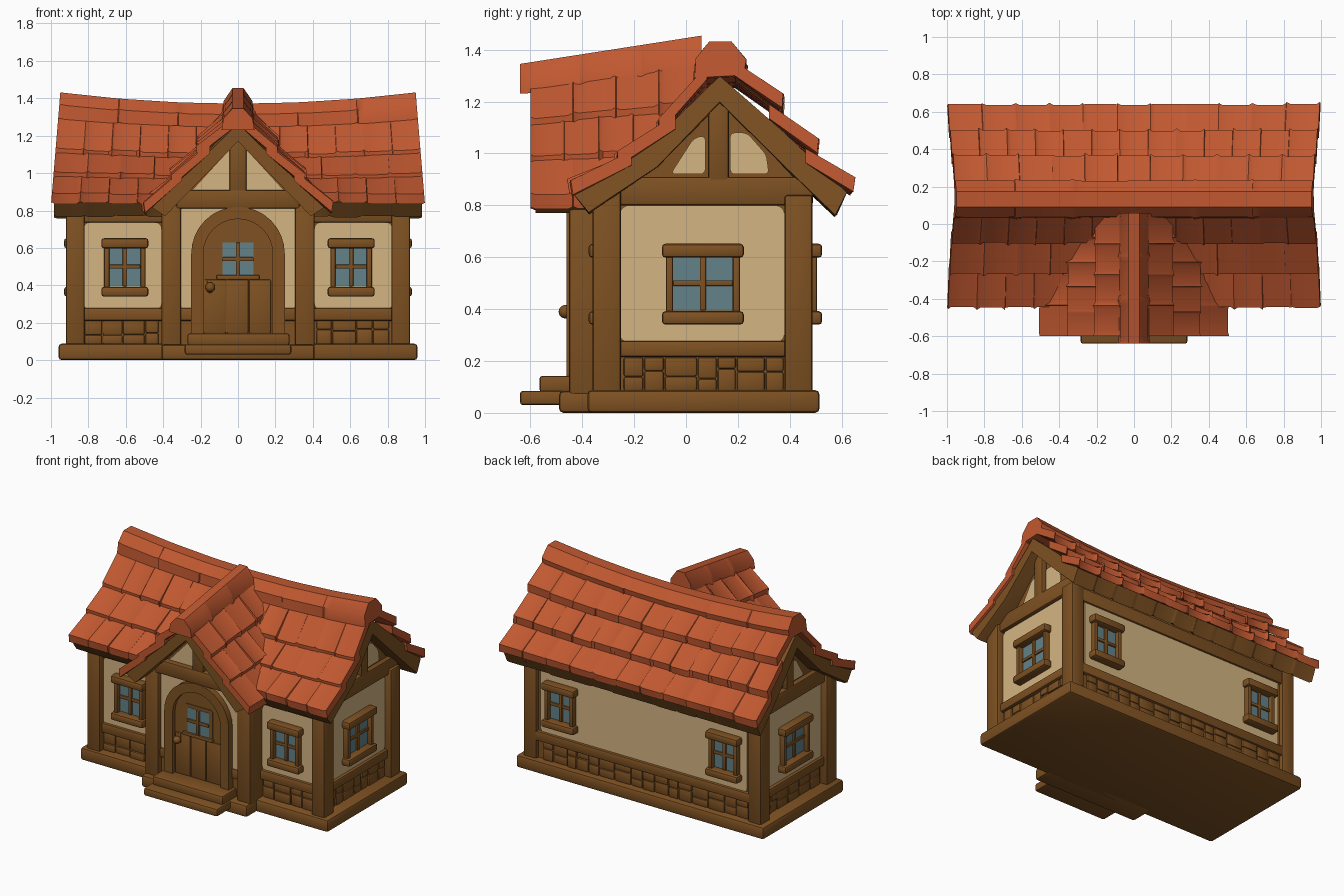
import bpy, bmesh, math, random

random.seed(4)
if "Cube" in bpy.data.objects:
    bpy.data.objects.remove(bpy.data.objects["Cube"], do_unlink=True)
parts = []


def material(name, r, g, b):
    m = bpy.data.materials.new(name)
    m.use_nodes = True
    m.diffuse_color = (r, g, b, 1)
    m.node_tree.nodes["Principled BSDF"].inputs["Base Color"].default_value = (r, g, b, 1)
    return m


wood = material("brown wood", 0.21, 0.083, 0.016)
tile = material("red tile", 0.53, 0.098, 0.03)
plaster = material("cream plaster", 0.66, 0.46, 0.225)
glass = material("blue glass", 0.125, 0.225, 0.25)


def finish(name, bm, mat):
    bmesh.ops.recalc_face_normals(bm, faces=bm.faces)
    me = bpy.data.meshes.new(name)
    bm.to_mesh(me)
    bm.free()
    me.materials.append(mat)
    ob = bpy.data.objects.new(name, me)
    bpy.context.collection.objects.link(ob)
    parts.append(ob)


# Placements: u runs across a wall, v up, w outwards
def world(u, v, w): return (u, w, v)
def front(u, v, w): return (u, -0.31 - w, v)
def porch(u, v, w): return (u, -0.41 - w, v)
def back(u, v, w): return (u, 0.46 + w, v)
def left(u, v, w): return (0.865 + w, u, v)
def right(u, v, w): return (-0.865 - w, u, v)
def lengthwise(u, v, w): return (w, u, v)


def prism(name, pts, w0, w1, place, mat, rounding=0, bevel=0):
    """Extruded outline, with rounded corners or softened edges."""
    bm = bmesh.new()
    a = [bm.verts.new((u, v, w0)) for u, v in pts]
    b = [bm.verts.new((u, v, w1)) for u, v in pts]
    bm.faces.new(a)
    bm.faces.new(b)
    for i in range(len(pts)):
        j = (i + 1) % len(pts)
        bm.faces.new((a[i], a[j], b[j], b[i]))
    if rounding:
        edges = [e for e in bm.edges if abs(e.verts[0].co.z - e.verts[1].co.z) > 1e-5]
        bmesh.ops.bevel(bm, geom=edges, offset=rounding, segments=4, profile=0.5, affect='EDGES')
    if bevel:
        bmesh.ops.bevel(bm, geom=bm.edges[:], offset=bevel, segments=2, profile=0.5, affect='EDGES')
    for v in bm.verts:
        v.co = place(*v.co)
    finish(name, bm, mat)


def box(name, u0, u1, v0, v1, w0, w1, place=world, mat=wood, rounding=0, bevel=0.012):
    prism(name, [(u0, v0), (u1, v0), (u1, v1), (u0, v1)], w0, w1, place, mat, rounding,
          0 if rounding else bevel)


def panel(name, u0, u1, v0, v1, place):
    box(name, u0, u1, v0, v1, 0, 0.008, place, plaster, rounding=0.035)


def sweep(name, pts, tiles, warp, mat, ragged=(), amount=0.012):
    """Section swept along a roof; the ragged points step from tile to tile."""
    bm = bmesh.new()
    rings = []
    for k in range(tiles):
        shift = random.uniform(-amount, amount) * 0.7
        lift = random.uniform(0, amount) * 0.7
        for f, scallop in ((0.0, -amount), (0.12, 0), (0.88, 0), (0.985, -amount)):
            t = -1 + 2 * (k + f) / (tiles - 0.015)
            ring = []
            for i, (d, z) in enumerate(pts):
                if i in ragged:
                    off = shift + scallop
                    d += math.copysign(off, d)
                    z += lift - 0.6 * off
                ring.append(bm.verts.new(warp(t, d, z)))
            rings.append(ring)
    n = len(pts)
    for r, s in zip(rings, rings[1:]):
        for i in range(n):
            j = (i + 1) % n
            bm.faces.new((r[i], r[j], s[j], s[i]))
    bm.faces.new(rings[0])
    bm.faces.new(rings[-1])
    finish(name, bm, mat)


def course(name, d0, z0, d1, z1, tiles, warp, thick=0.055):
    pts = [(d0, z0), (d1, z1), (d1 * 0.985, z1 - thick), (d0, z0 - thick)]
    sweep(name, pts, tiles, warp, tile, (1, 2))


def main_warp(t, d, z):
    h = min(max((z - 0.83) / 0.6, 0), 1)
    x, y = t * (1 - 0.05 * h), 0.13 + d
    if abs(x) < 0.36:
        y = max(y, -0.39)          # eave tucks in behind the porch gable
    return (x, y, z - 0.06 * h * (1 - t * t))


def inner_warp(t, d, z):
    return main_warp(t * 0.985, d, z)


def porch_warp(start):
    def warp(t, d, z):
        y = start + (t + 1) / 2 * (0.06 - start)
        h = min(max((z - 0.8) / 0.55, 0), 1)
        return (d, y, z + 0.11 * h * (y - start) / 0.7)
    return warp


# Foundation and steps
box("foundation", -0.96, 0.96, 0, 0.088, -0.38, 0.515, bevel=0.018)
box("porch_foundation", -0.41, 0.41, 0, 0.085, -0.49, -0.3, bevel=0.018)
box("lower_step", -0.285, 0.285, 0.03, 0.085, -0.64, -0.4)
box("upper_step", -0.27, 0.275, 0.08, 0.143, -0.565, -0.4)

# Walls with gable ends
prism("house_body", [(-0.31, 0.05), (0.46, 0.05), (0.46, 0.86), (0.13, 1.21), (-0.31, 0.86)],
      -0.865, 0.865, lengthwise, wood)
prism("porch_body", [(-0.34, 0.05), (0.34, 0.05), (0.34, 0.85), (0, 1.2), (-0.34, 0.85)],
      -0.41, 0, world, wood)

# Main roof: wooden underlay, tile courses, ridge cap
sweep("roof_underlay", [(-0.565, 0.845), (-0.25, 1.055), (0, 1.3), (0.25, 1.08), (0.49, 0.85),
                        (0.44, 0.755), (0.23, 0.97), (0, 1.2), (-0.24, 0.95), (-0.5, 0.765)],
      12, inner_warp, wood, (5, 9), 0.008)
for name, d0, z0, d1, z1, tiles in (
        ("back_tiles_low", 0.33, 1.02, 0.505, 0.895, 11), ("back_tiles_mid", 0.19, 1.19, 0.365, 1.045, 13),
        ("back_tiles_top", 0.05, 1.36, 0.23, 1.215, 11), ("front_tiles_low", -0.34, 1.01, -0.57, 0.89, 13),
        ("front_tiles_mid", -0.17, 1.15, -0.39, 1.0, 11), ("front_tiles_top", -0.05, 1.34, -0.23, 1.13, 13)):
    course(name, d0, z0, d1, z1, tiles, main_warp)
sweep("ridge_cap", [(-0.095, 1.29), (-0.09, 1.365), (-0.04, 1.432), (0.045, 1.432), (0.1, 1.36), (0.09, 1.3)],
      6, main_warp, tile, (0, 1, 4, 5), 0.006)

# Porch roof
sweep("porch_underlay", [(-0.46, 0.815), (0, 1.265), (0.46, 0.815), (0.39, 0.77), (0, 1.17), (-0.39, 0.77)],
      4, porch_warp(-0.58), wood)
for s, side in ((1, "left"), (-1, "right")):
    for row, d0, z0, d1, z1, tiles in (("low", 0.3, 1.015, 0.5, 0.84, 4), ("mid", 0.15, 1.16, 0.35, 0.985, 5),
                                       ("top", 0.02, 1.3, 0.205, 1.135, 4)):
        course(f"porch_tiles_{row}_{side}", s * d0, z0, s * d1, z1, tiles, porch_warp(-0.6))
sweep("porch_ridge_cap", [(-0.08, 1.225), (-0.07, 1.285), (-0.03, 1.345), (0.03, 1.345), (0.07, 1.285), (0.08, 1.225)],
      3, porch_warp(-0.64), tile, (0, 1, 4, 5), 0.006)

# Corner posts and porch posts
for s, side in ((1, "left"), (-1, "right")):
    x0, x1 = sorted((s * 0.82, s * 0.92))
    box(f"front_post_{side}", x0, x1, 0.07, 0.86, -0.36, -0.25)
    box(f"back_post_{side}", x0, x1, 0.07, 0.84, 0.38, 0.487)
    x0, x1 = sorted((s * 0.305, s * 0.41))
    box(f"porch_post_{side}", x0, x1, 0.07, 0.83, -0.45, -0.3)

# Rails, beams and king posts
for name, place, half in (("front", front, 0.85), ("back", back, 0.85)):
    box(f"{name}_rail", -half, half, 0.21, 0.28, -0.02, 0.025, place)
    box(f"{name}_top_beam", -half, half, 0.735, 0.83, -0.02, 0.02, place)
box("porch_rail", -0.32, 0.32, 0.21, 0.28, -0.02, 0.016, porch)
box("porch_beam", -0.33, 0.33, 0.81, 0.91, -0.02, 0.045, porch)
box("porch_king_post", -0.045, 0.045, 0.89, 1.22, -0.02, 0.04, porch)
for place, side in ((left, "left"), (right, "right")):
    box(f"{side}_rail", -0.3, 0.43, 0.215, 0.278, -0.02, 0.03, place)
    box(f"{side}_top_beam", -0.34, 0.49, 0.8, 0.91, -0.02, 0.035, place)
    box(f"{side}_king_post", 0.085, 0.165, 0.89, 1.24, -0.02, 0.035, place)
    panel(f"{side}_plaster", -0.255, 0.38, 0.27, 0.8, place)
    prism(f"{side}_gable_plaster_front", [(-0.06, 0.92), (0.075, 0.92), (0.075, 1.07), (0.03, 1.06)],
          0, 0.008, place, plaster, 0.02)
    prism(f"{side}_gable_plaster_back", [(0.17, 0.92), (0.32, 0.92), (0.31, 0.995), (0.235, 1.08), (0.17, 1.08)],
          0, 0.008, place, plaster, 0.018)

# Plaster panels
panel("back_plaster", -0.8, 0.8, 0.27, 0.76, back)
for s, side in ((1, "left"), (-1, "right")):
    u0, u1 = sorted((s * 0.41, s * 0.825))
    panel(f"front_plaster_{side}", u0, u1, 0.27, 0.735, front)
    prism(f"porch_gable_plaster_{side}", [(s * 0.04, 0.9), (s * 0.25, 0.9), (s * 0.04, 1.13)],
          0, 0.008, porch, plaster, 0.012)
panel("porch_plaster", -0.31, 0.31, 0.27, 0.82, porch)

# Rubble stones along the wall base
for name, place, start, end in (("front_left", front, 0.42, 0.82), ("front_right", front, -0.82, -0.42),
                                ("back", back, -0.81, 0.81), ("left", left, -0.24, 0.38),
                                ("right", right, -0.24, 0.38)):
    u = start
    while u < end - 0.04:
        w = min(random.uniform(0.07, 0.13), end - u)
        split = random.uniform(0.13, 0.17)
        for v0, v1 in ((0.085, split), (split, 0.215)):
            box(f"stone_{name}", u, u + w - 0.004, v0, v1, -0.01, random.uniform(0.006, 0.016), place, bevel=0.009)
        u += w


# Windows
def panes(name, place, u, v, half, tall, w):
    box(f"{name}_glass", u - half, u + half, v - tall, v + tall, 0, w, place, glass, bevel=0)
    box(f"{name}_mullion", u - 0.012, u + 0.012, v - tall, v + tall, 0, w + 0.012, place, bevel=0.004)
    box(f"{name}_crossbar", u - half, u + half, v - 0.011, v + 0.011, 0, w + 0.01, place, bevel=0.004)


def window(name, place, u, half):
    panes(name, place, u, 0.5, half, 0.105, 0.014)
    for s in (-1, 1):
        u0, u1 = sorted((u + s * half, u + s * (half + 0.028)))
        box(f"{name}_stile", u0, u1, 0.37, 0.62, -0.01, 0.045, place, bevel=0.008)
    wide = half + 0.043
    box(f"{name}_lintel", u - wide, u + wide, 0.598, 0.652, -0.01, 0.065, place, bevel=0.014)
    box(f"{name}_sill", u - wide, u + wide, 0.34, 0.392, -0.01, 0.065, place, bevel=0.014)


for s in (-1, 1):
    window("front_window", front, s * 0.605, 0.083)
    window("back_window", back, s * 0.635, 0.083)
window("left_window", left, 0.065, 0.115)
window("right_window", right, 0.065, 0.115)


# Arched door
def arch(r, spring, base):
    curve = [(r * math.cos(math.pi * i / 16), spring + r * math.sin(math.pi * i / 16)) for i in range(17)]
    return [(r, base)] + curve + [(-r, base)]


prism("door_frame", arch(0.25, 0.57, 0.08) + arch(0.185, 0.57, 0.08)[::-1], -0.01, 0.05, porch, wood)
prism("door_leaf", arch(0.19, 0.57, 0.1), -0.01, 0.022, porch, wood)
for i in range(3):
    box("door_plank", -0.18 + i * 0.12, -0.064 + i * 0.12, 0.145, 0.43, 0, 0.03, porch, bevel=0.005)
box("door_window_frame", -0.11, 0.11, 0.44, 0.65, 0, 0.027, porch, rounding=0.02)
panes("door_window", porch, 0, 0.54, 0.083, 0.088, 0.03)
box("door_window_sill", -0.115, 0.115, 0.43, 0.455, 0, 0.042, porch, bevel=0.006)
box("door_handle_plate", -0.165, -0.135, 0.36, 0.43, 0, 0.035, porch, bevel=0.006)
bm = bmesh.new()
bmesh.ops.create_uvsphere(bm, u_segments=16, v_segments=10, radius=0.026)
bmesh.ops.translate(bm, verts=bm.verts, vec=porch(-0.148, 0.39, 0.055))
finish("door_knob", bm, wood)

# Smooth shading with sharp edges kept
bpy.ops.object.select_all(action='DESELECT')
for ob in parts:
    ob.select_set(True)
bpy.context.view_layer.objects.active = parts[0]
bpy.ops.object.shade_smooth_by_angle(angle=math.radians(35))
